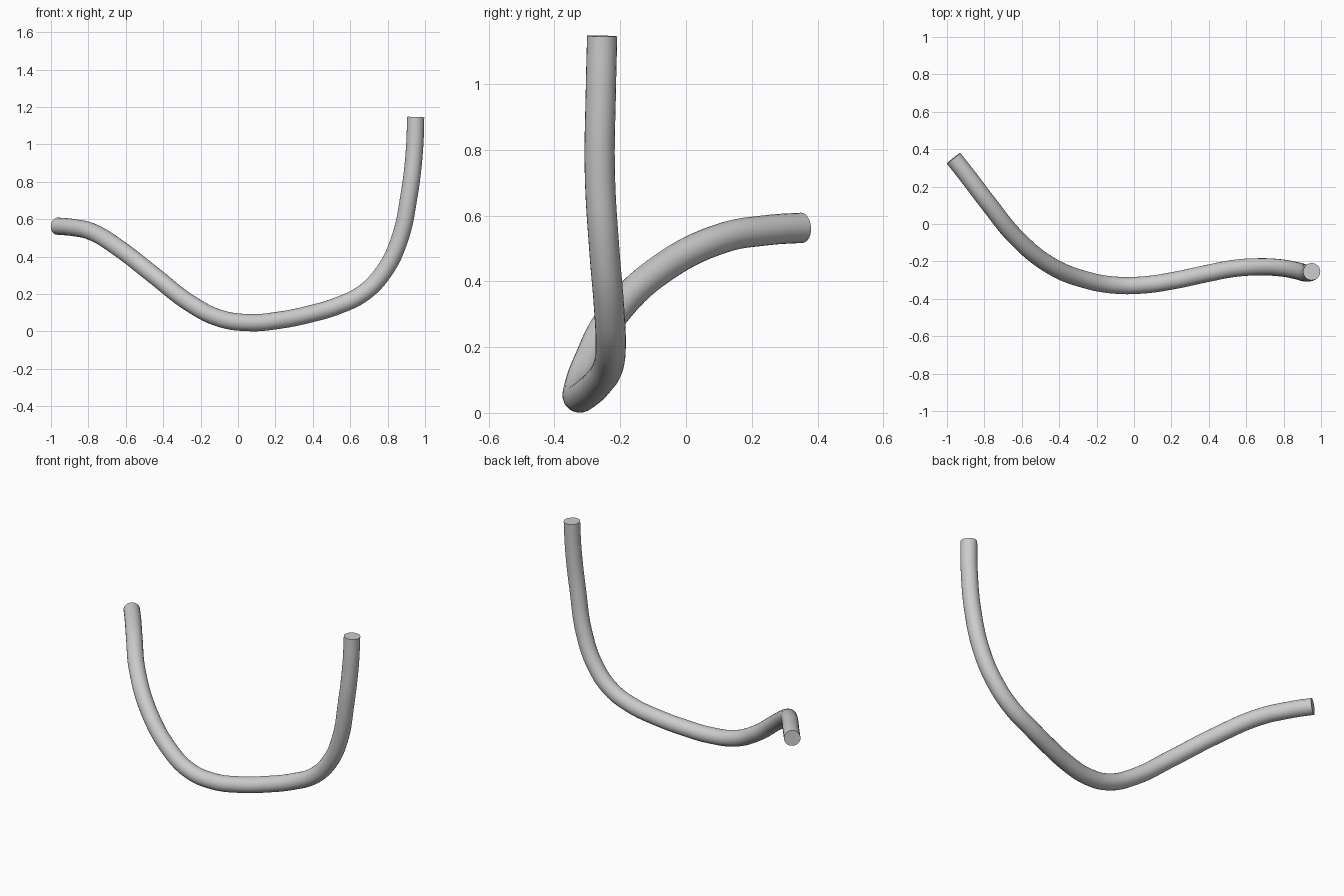
import bpy

if "Cube" in bpy.data.objects:
    bpy.data.objects.remove(bpy.data.objects["Cube"])

# Centre line of the bent tube
path = [
    (-0.965, 0.352, 0.563), (-0.885, 0.25, 0.556), (-0.78, 0.112, 0.532),
    (-0.63, -0.072, 0.44), (-0.446, -0.222, 0.297), (-0.26, -0.298, 0.153),
    (-0.10, -0.327, 0.071), (0.06, -0.325, 0.047), (0.22, -0.301, 0.06),
    (0.38, -0.267, 0.092), (0.54, -0.237, 0.14), (0.67, -0.229, 0.205),
    (0.78, -0.234, 0.32), (0.863, -0.248, 0.49), (0.915, -0.262, 0.73),
    (0.944, -0.259, 0.98), (0.95, -0.255, 1.146),
]

# Round tube with flat capped ends
curve = bpy.data.curves.new("bent_tube", "CURVE")
curve.dimensions = "3D"
curve.resolution_u = 8
curve.bevel_depth = 0.046
curve.bevel_resolution = 10
curve.use_fill_caps = True
spline = curve.splines.new("BEZIER")
spline.bezier_points.add(len(path) - 1)
for point, co in zip(spline.bezier_points, path):
    point.co = co
    point.handle_left_type = point.handle_right_type = "AUTO"

tube = bpy.data.objects.new("bent_tube", curve)
bpy.context.collection.objects.link(tube)
bpy.context.view_layer.objects.active = tube
tube.select_set(True)
bpy.ops.object.convert(target="MESH")
bpy.ops.object.shade_smooth_by_angle()
